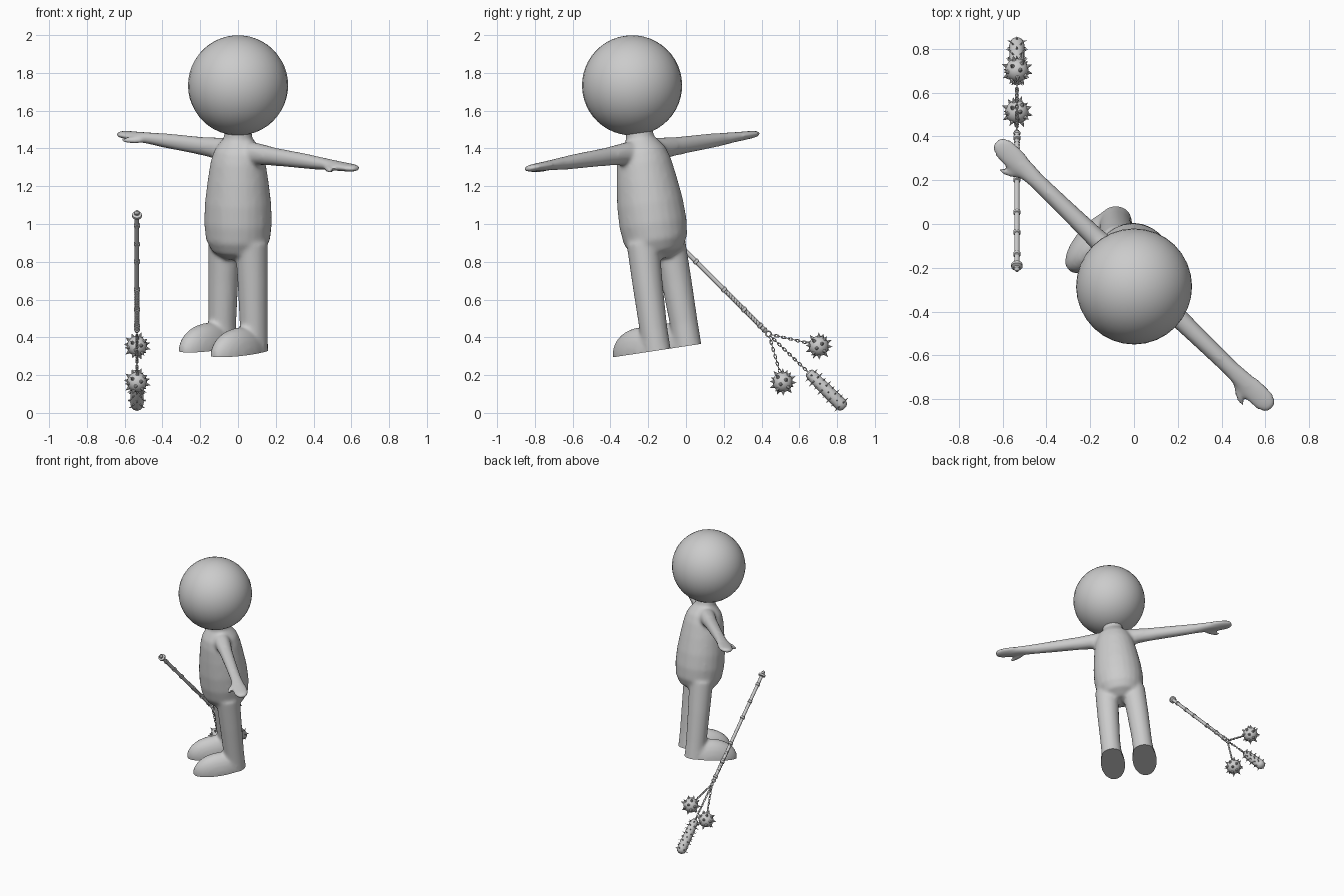
import bpy, bmesh, math
from mathutils import Vector, Matrix

cube = bpy.data.objects.get("Cube")
if cube:
    bpy.data.objects.remove(cube)

grey = bpy.data.materials.new("plain grey")
grey.use_nodes = True
grey.diffuse_color = (0.6, 0.6, 0.6, 1)
grey.node_tree.nodes["Principled BSDF"].inputs["Base Color"].default_value = (0.6, 0.6, 0.6, 1)

# Figure frame: turned to its right and leaning forward
side = Vector((0.713, -0.69, -0.105)).normalized()
up = Vector((0, -0.15, 0.989)).normalized()
back = up.cross(side).normalized()
up = side.cross(back)
FIGURE = Matrix((side, back, up)).transposed().to_4x4()
FIGURE.translation = (0, -0.074, 0.342)


def finish(bm, name, matrix=None, angle=40):
    bmesh.ops.recalc_face_normals(bm, faces=bm.faces)
    mesh = bpy.data.meshes.new(name)
    bm.to_mesh(mesh)
    bm.free()
    if matrix:
        mesh.transform(matrix)
    mesh.materials.append(grey)
    ob = bpy.data.objects.new(name, mesh)
    bpy.context.collection.objects.link(ob)
    bpy.ops.object.select_all(action='DESELECT')
    ob.select_set(True)
    bpy.context.view_layer.objects.active = ob
    bpy.ops.object.shade_smooth_by_angle(angle=math.radians(angle))
    return ob


def loft(bm, stations, matrix=Matrix(), n=24):
    """Rings along local z: (x, y, z, x radius, y radius), closed at both ends."""
    rings = []
    for x, y, z, rx, ry in stations:
        turn = [2 * math.pi * i / n for i in range(n)]
        rings.append([bm.verts.new(matrix @ Vector((x + rx * math.cos(a), y + ry * math.sin(a), z)))
                      for a in turn])
    for low, high in zip(rings, rings[1:]):
        for i in range(n):
            j = (i + 1) % n
            bm.faces.new((low[i], low[j], high[j], high[i]))
    bm.faces.new(rings[0][::-1])
    bm.faces.new(rings[-1])


def ellipsoid(bm, centre, size, rot=Matrix(), u=24, v=16):
    m = Matrix.Translation(centre) @ rot.to_4x4() @ Matrix.Diagonal((*size, 1))
    bmesh.ops.create_uvsphere(bm, u_segments=u, v_segments=v, radius=1, matrix=m)


# Head
bm = bmesh.new()
ellipsoid(bm, (0, 0, 1.408), (0.265,) * 3, u=32, v=24)
finish(bm, "head", FIGURE)

# Body: torso, limbs and feet fused into one soft skin
bm = bmesh.new()
torso = [(0.48, 0.07), (0.52, 0.14), (0.58, 0.172), (0.67, 0.182), (0.78, 0.178), (0.9, 0.163),
         (1.0, 0.147), (1.06, 0.128), (1.1, 0.098), (1.125, 0.076), (1.22, 0.07)]
loft(bm, [(0, 0, z, r, r * 0.97) for z, r in torso])
arm = [(0.02, 0.06, 0.06), (0.12, 0.06, 0.058), (0.25, 0.049, 0.047), (0.45, 0.042, 0.041),
       (0.62, 0.034, 0.038), (0.7, 0.027, 0.046), (0.78, 0.023, 0.053), (0.84, 0.02, 0.05),
       (0.87, 0.016, 0.036), (0.885, 0.008, 0.015)]
for s in (1, -1):
    leg = [(-0.08, 0.118, 0.076), (0.12, 0.117, 0.074), (0.35, 0.11, 0.08), (0.58, 0.098, 0.087)]
    loft(bm, [(s * x, 0, z, r, r) for z, x, r in leg])
    ellipsoid(bm, (s * 0.118, -0.115, 0), (0.09, 0.195, 0.135))
    outward = Matrix.Translation((0, 0, 1.055)) @ Matrix.Rotation(s * math.pi / 2, 4, 'Y')
    loft(bm, [(0, 0, x, rv, rh) for x, rv, rh in arm], outward)
    ellipsoid(bm, (s * 0.725, -0.055, 1.042), (0.066, 0.02, 0.018),
              Matrix.Rotation(-s * 0.55, 3, 'Z'))
body = finish(bm, "body")
skin = body.modifiers.new("skin", 'REMESH')
skin.mode = 'VOXEL'
skin.voxel_size = 0.012
soften = body.modifiers.new("soften", 'SMOOTH')
soften.factor = 0.5
soften.iterations = 8
fused = bpy.data.meshes.new_from_object(
    body.evaluated_get(bpy.context.evaluated_depsgraph_get()))
bpy.data.objects.remove(body)

# Flat soles
bm = bmesh.new()
bm.from_mesh(fused)
cut = bmesh.ops.bisect_plane(bm, geom=bm.verts[:] + bm.edges[:] + bm.faces[:],
                             plane_co=(0, 0, 0), plane_no=(0, 0, 1), clear_inner=True)
bmesh.ops.holes_fill(bm, edges=[e for e in bm.edges if e.is_boundary], sides=0)
finish(bm, "body", FIGURE, 50)

# Flail, lying in one upright plane
FLAIL_X = -0.535


def at(y, z):
    return Vector((FLAIL_X, y, z))


def aim(start, direction):
    return Matrix.Translation(start) @ direction.to_track_quat('Z', 'Y').to_matrix().to_4x4()


def spike(bm, base, direction, length, radius):
    bmesh.ops.create_cone(bm, cap_ends=True, segments=8, radius1=radius, radius2=0, depth=length,
                          matrix=aim(base + direction * length / 2, direction))


def link(bm, matrix, major, minor, stretch=1.0, n=12, m=6):
    grid = []
    for i in range(n):
        a = 2 * math.pi * i / n
        ring = []
        for j in range(m):
            b = 2 * math.pi * j / m
            r = major + minor * math.cos(b)
            ring.append(bm.verts.new(matrix @ Vector(
                (r * math.cos(a), minor * math.sin(b), stretch * r * math.sin(a)))))
        grid.append(ring)
    for i in range(n):
        for j in range(m):
            k, l = (i + 1) % n, (j + 1) % m
            bm.faces.new((grid[i][j], grid[k][j], grid[k][l], grid[i][l]))


# Handle with collars, a wrapped grip and a pommel
top, end = at(-0.215, 1.07), at(0.425, 0.43)
run = (end - top).length
frame = aim(top, end - top)
bm = bmesh.new()
profile = [(0, 0.006), (0.012, 0.014), (0.024, 0.013), (0.028, 0.026), (0.042, 0.026),
           (0.047, 0.013), (0.07, 0.012)]
for t in (0.1, 0.24, 0.37, 0.58, 0.73, 0.85):
    profile += [(t, 0.012), (t + 0.003, 0.0165), (t + 0.017, 0.0165), (t + 0.02, 0.012)]
profile += [(run - 0.02, 0.012), (run - 0.015, 0.017), (run, 0.01)]
loft(bm, [(0, 0, t, r, r) for t, r in profile], frame, 14)
finish(bm, "handle", angle=35)

bm = bmesh.new()
for i in range(14):
    tilt = Matrix.Rotation(math.radians(60), 4, 'X')
    link(bm, frame @ Matrix.Translation((0, 0, 0.61 + i * 0.0185)) @ tilt, 0.0125, 0.002)
finish(bm, "handle_wrap")

bm = bmesh.new()
link(bm, aim(at(0.437, 0.418), Vector((1, 0, 0))) @ Matrix.Rotation(math.pi / 2, 4, 'X'),
     0.014, 0.004, n=16)
finish(bm, "handle_ring")

# Chains
chains = {"upper": (at(0.452, 0.414), at(0.655, 0.368)),
          "lower": (at(0.442, 0.402), at(0.498, 0.213)),
          "club": (at(0.447, 0.407), at(0.65, 0.213))}
for name, (a, b) in chains.items():
    bm = bmesh.new()
    count = round((b - a).length / 0.019)
    for i in range(count):
        spot = aim(a.lerp(b, (i + 0.5) / count), b - a)
        link(bm, spot @ Matrix.Rotation(i % 2 * math.pi / 2, 4, 'Z'), 0.0065, 0.0024, 1.75)
    finish(bm, name + "_chain")

# Spiked balls
for name, centre in (("upper", at(0.703, 0.354)), ("lower", at(0.512, 0.163))):
    bm = bmesh.new()
    ellipsoid(bm, centre, (0.053,) * 3, u=20, v=14)
    count = 22
    for i in range(count):
        h = 1 - 2 * (i + 0.5) / count
        a = i * math.pi * (3 - math.sqrt(5))
        w = math.sqrt(1 - h * h)
        d = Vector((w * math.cos(a), w * math.sin(a), h))
        spike(bm, centre + d * 0.049, d, 0.027, 0.011)
    finish(bm, name + "_spiked_ball")

# Spiked club
a, b = at(0.645, 0.218), at(0.84, 0.025)
frame = aim(a, b - a)
length = (b - a).length
bm = bmesh.new()
loft(bm, [(0, 0, t * length, r, r) for t, r in
          ((0, 0.012), (0.03, 0.024), (0.1, 0.029), (0.5, 0.033), (0.88, 0.035),
           (0.96, 0.029), (1, 0.014))], frame, 20)
for row in range(8):
    for i in range(6):
        turn = (i + row % 2 / 2) * math.pi / 3
        d = Vector((math.cos(turn), math.sin(turn), 0))
        base = frame @ (d * 0.029 + Vector((0, 0, length * (0.1 + row * 0.115))))
        spike(bm, base, frame.to_3x3() @ d, 0.024, 0.005)
finish(bm, "spiked_club")
